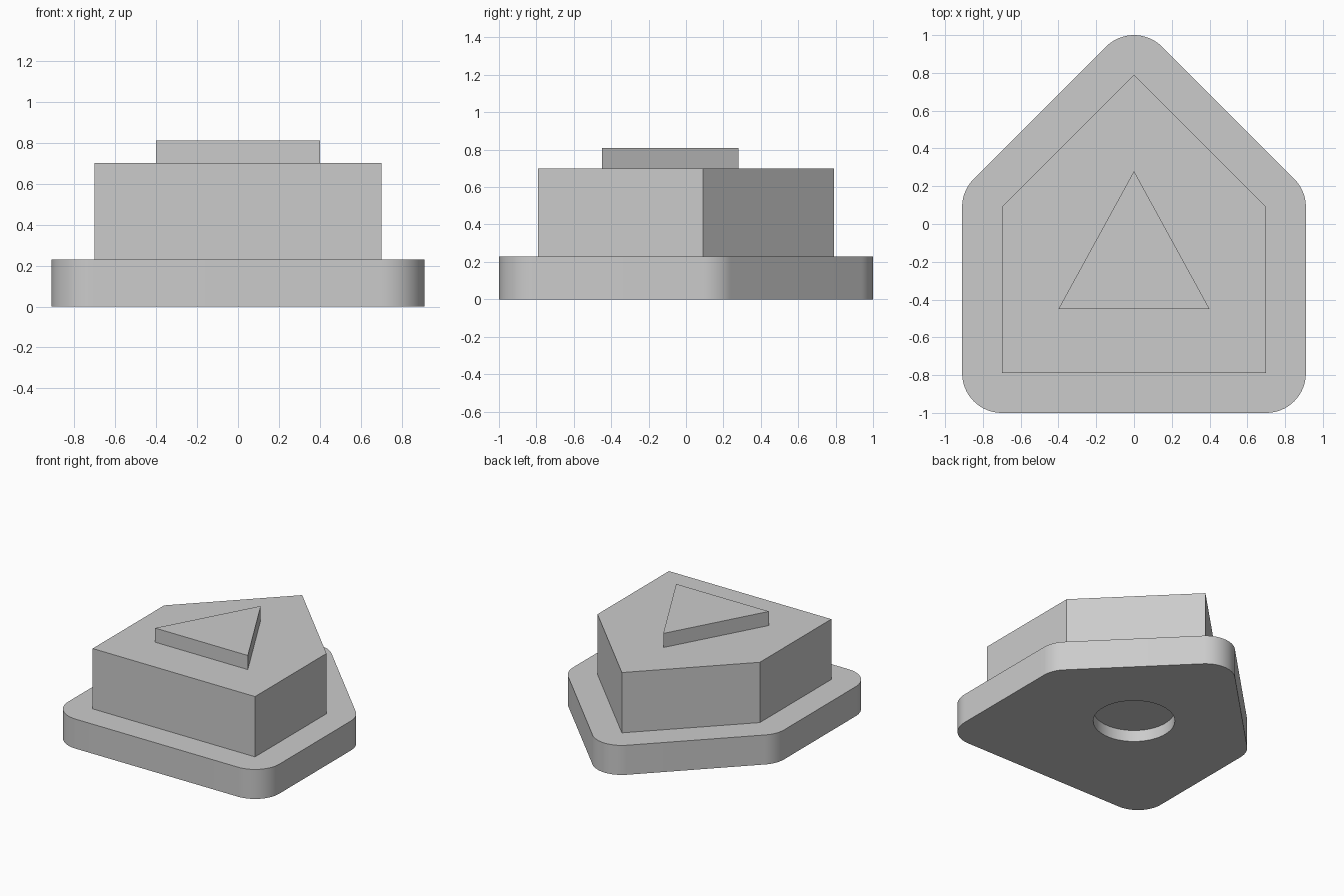
import bpy
import bmesh
from math import atan2, cos, sin, pi, tau, radians

cube = bpy.data.objects.get("Cube")
if cube:
    bpy.data.objects.remove(cube, do_unlink=True)

grey = bpy.data.materials.new("plain grey")
grey.use_nodes = True
grey.diffuse_color = (0.6, 0.6, 0.6, 1)
grey.node_tree.nodes["Principled BSDF"].inputs["Base Color"].default_value = (0.6, 0.6, 0.6, 1)


def prism(name, outline, bottom, top):
    """Extrude a counter-clockwise outline between two heights."""
    bm = bmesh.new()
    face = bm.faces.new([bm.verts.new((x, y, bottom)) for x, y in outline])
    ext = bmesh.ops.extrude_face_region(bm, geom=[face])
    for v in ext["geom"]:
        if isinstance(v, bmesh.types.BMVert):
            v.co.z = top
    bmesh.ops.recalc_face_normals(bm, faces=bm.faces)
    mesh = bpy.data.meshes.new(name)
    bm.to_mesh(mesh)
    bm.free()
    obj = bpy.data.objects.new(name, mesh)
    bpy.context.collection.objects.link(obj)
    mesh.materials.append(grey)
    return obj


def rounded_offset(outline, r, steps=16):
    """Grow a convex outline by r, with an arc around every corner."""
    points = []
    for i, (x, y) in enumerate(outline):
        px, py = outline[i - 1]
        nx, ny = outline[(i + 1) % len(outline)]
        start = atan2(y - py, x - px) - pi / 2
        turn = (atan2(ny - y, nx - x) - pi / 2 - start) % tau
        for k in range(steps + 1):
            a = start + turn * k / steps
            points.append((x + r * cos(a), y + r * sin(a)))
    return points


house = [(-0.70, -0.79), (0.70, -0.79), (0.70, 0.09), (0, 0.79), (-0.70, 0.09)]
triangle = [(-0.40, -0.45), (0.40, -0.45), (0, 0.28)]
circle = [(0.29 * cos(tau * i / 64), 0.29 * sin(tau * i / 64)) for i in range(64)]

# Rounded base plate, body and raised arrow
base = prism("base_plate", rounded_offset(house, 0.21), 0, 0.23)
prism("body", house, 0.23, 0.70)
prism("raised_arrow", triangle, 0.70, 0.81)

# Round recess in the underside
cutter = prism("recess_cutter", circle, -0.1, 0.09)
cutter.hide_render = True
recess = base.modifiers.new("recess", "BOOLEAN")
recess.operation = "DIFFERENCE"
recess.solver = "EXACT"
recess.object = cutter
bpy.ops.object.select_all(action="DESELECT")
base.select_set(True)
bpy.context.view_layer.objects.active = base
bpy.ops.object.modifier_apply(modifier=recess.name)
bpy.data.objects.remove(cutter, do_unlink=True)
bpy.ops.object.shade_smooth_by_angle(angle=radians(30))
